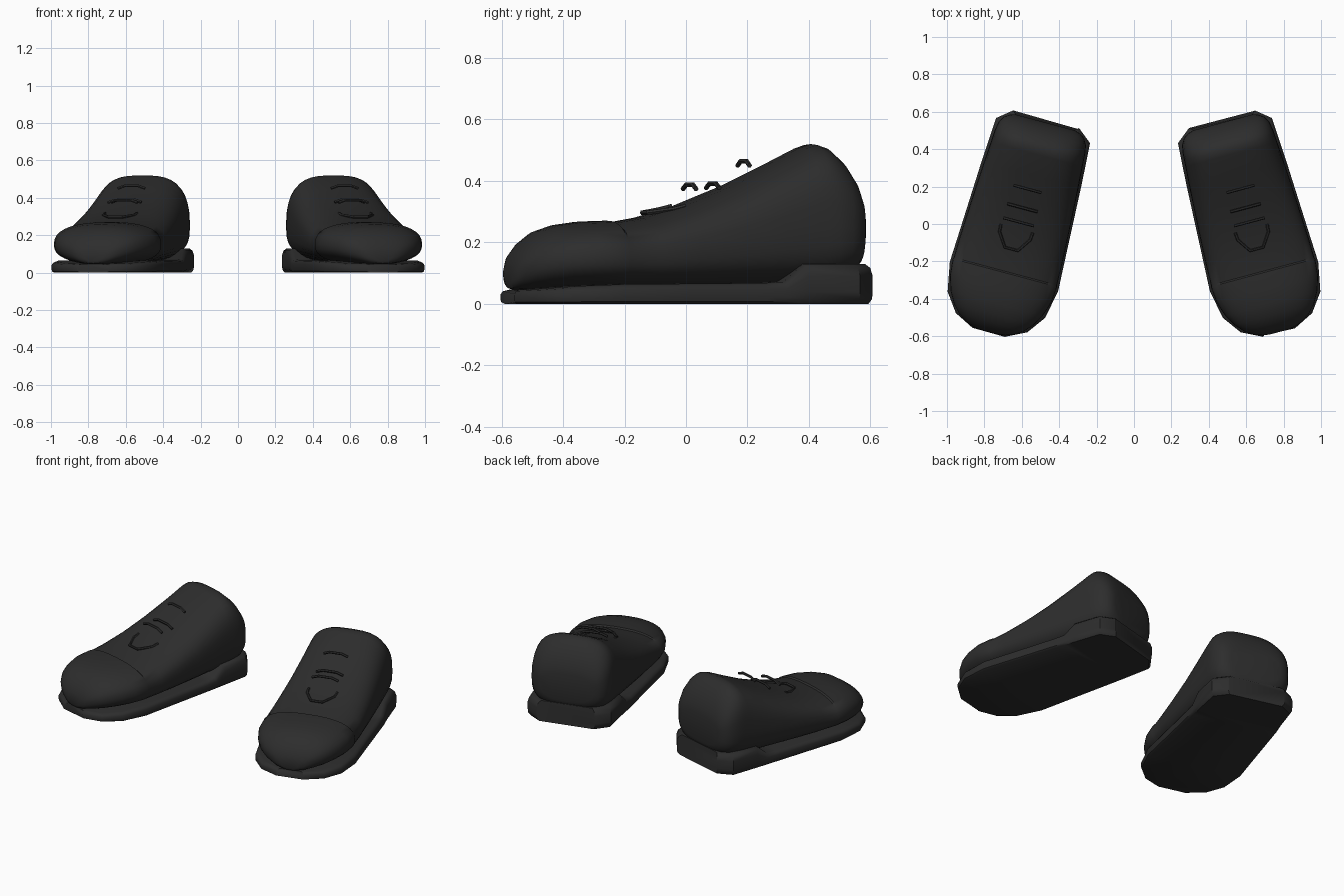
import bpy, bmesh, math

if "Cube" in bpy.data.objects:
    bpy.data.objects.remove(bpy.data.objects["Cube"])

ANGLE = math.radians(15)          # each shoe toes outward
CENTRE_X = 0.62

black = bpy.data.materials.new("black_leather")
black.diffuse_color = (0.026, 0.026, 0.026, 1)
black.use_nodes = True
black.node_tree.nodes["Principled BSDF"].inputs["Base Color"].default_value = black.diffuse_color


def place(side, s, t, z):
    """Shoe coordinates (s across, t towards the toe) to the scene."""
    x = CENTRE_X + s * math.cos(ANGLE) + t * math.sin(ANGLE)
    y = s * math.sin(ANGLE) - t * math.cos(ANGLE)
    return (side * x, y, z)


def loft(name, side, rings):
    """Skin a row of closed rings and cap both ends."""
    bm = bmesh.new()
    rows = [[bm.verts.new(place(side, *p)) for p in ring] for ring in rings]
    n = len(rows[0])
    for a, b in zip(rows, rows[1:]):
        for i in range(n):
            j = (i + 1) % n
            bm.faces.new((a[i], a[j], b[j], b[i]))
    bm.faces.new(rows[0])
    bm.faces.new(rows[-1])
    bmesh.ops.recalc_face_normals(bm, faces=bm.faces)
    mesh = bpy.data.meshes.new(name)
    bm.to_mesh(mesh)
    bm.free()
    return finish(bpy.data.objects.new(name, mesh))


def finish(ob, angle=40):
    if ob.name not in bpy.context.collection.objects:
        bpy.context.collection.objects.link(ob)
    bpy.ops.object.select_all(action='DESELECT')
    ob.select_set(True)
    bpy.context.view_layer.objects.active = ob
    if ob.type == 'CURVE':
        bpy.ops.object.convert(target='MESH')
        ob = bpy.context.object
    ob.data.materials.clear()
    ob.data.materials.append(black)
    bpy.ops.object.shade_smooth_by_angle(angle=math.radians(angle))
    return ob


# Sole stations: t, half width, height (heel to toe)
SOLE = [(-.58, .182, .13), (-.517, .26, .13), (-.34, .271, .13),
        (-.27, .275, .072), (-.2, .278, .068), (.05, .289, .066),
        (.29, .30, .064), (.447, .27, .058), (.546, .198, .05),
        (.601, .088, .046)]


def sole_ring(t, w, h):
    ring = []
    half = [(.012, 0), (.002, .12), (0, .3), (0, .7), (.007, .9), (.022, 1)]
    for inset, k in half:
        ring.append((w - inset, t * (1 - 1.6 * inset), h * k))
    return ring + [(-s, q, z) for s, q, z in reversed(ring)]


# Upper stations: t, half width, bottom, widest height, top, squareness
UPPER = [(-.562, .165, .15, .25, .32, 3.0), (-.553, .195, .12, .25, .36, 3.0),
         (-.535, .222, .10, .25, .41, 3.0), (-.50, .242, .08, .25, .465, 3.0),
         (-.455, .25, .07, .25, .508, 3.0), (-.42, .252, .06, .25, .52, 3.0),
         (-.385, .254, .06, .24, .508, 3.0), (-.27, .262, .055, .22, .45, 2.9),
         (-.135, .27, .05, .20, .385, 2.8), (.02, .278, .045, .18, .322, 2.7),
         (.155, .284, .045, .16, .282, 2.6), (.262, .286, .045, .15, .263, 2.5),
         (.270, .289, .045, .15, .271, 2.5), (.36, .281, .045, .15, .268, 2.4),
         (.44, .255, .045, .145, .257, 2.3), (.50, .221, .045, .14, .237, 2.3),
         (.545, .18, .045, .13, .205, 2.2), (.575, .135, .045, .12, .17, 2.2),
         (.592, .09, .05, .10, .135, 2.2), (.598, .05, .06, .09, .11, 2.2)]


def upper_ring(t, w, bottom, mid, top, e, n=36):
    ring = []
    for i in range(n):
        a = 2 * math.pi * i / n
        c, d = math.cos(a), math.sin(a)
        s = math.copysign(abs(c) ** (2 / e), c) * w
        k = abs(d) ** (2 / e)
        ring.append((s, t, mid + k * (top - mid) if d > 0 else mid - k * (mid - bottom)))
    return ring


def cord(name, side, points, radius):
    """Thin round lace along a path."""
    curve = bpy.data.curves.new(name, 'CURVE')
    curve.dimensions = '3D'
    curve.bevel_depth = radius
    curve.bevel_resolution = 1
    curve.use_fill_caps = True
    spline = curve.splines.new('POLY')
    spline.points.add(len(points) - 1)
    for p, co in zip(spline.points, points):
        p.co = (*place(side, *co), 1)
    finish(bpy.data.objects.new(name, curve))


# Lace bars: t, peak height, half length
LACES = [(-.194, .468, .075), (-.09, .395, .083), (-.012, .392, .083)]

for side, label in ((1, "right"), (-1, "left")):
    loft(label + "_sole", side, [sole_ring(*r) for r in SOLE])
    loft(label + "_upper", side, [upper_ring(*r) for r in UPPER])
    # Arched laces
    for i, (t, z, half) in enumerate(LACES):
        cord(f"{label}_lace_{i + 1}", side,
             [(-half, t, z - .018), (-half * .5, t, z - .004),
              (half * .5, t, z - .004), (half, t, z - .018)], .008)
    # Seam at the foot of the lacing
    arm = [(.088, .025, .318), (.085, .065, .308), (.036, .138, .297)]
    cord(label + "_tongue_seam", side,
         arm + [(-s, t, z) for s, t, z in reversed(arm)], .008)
